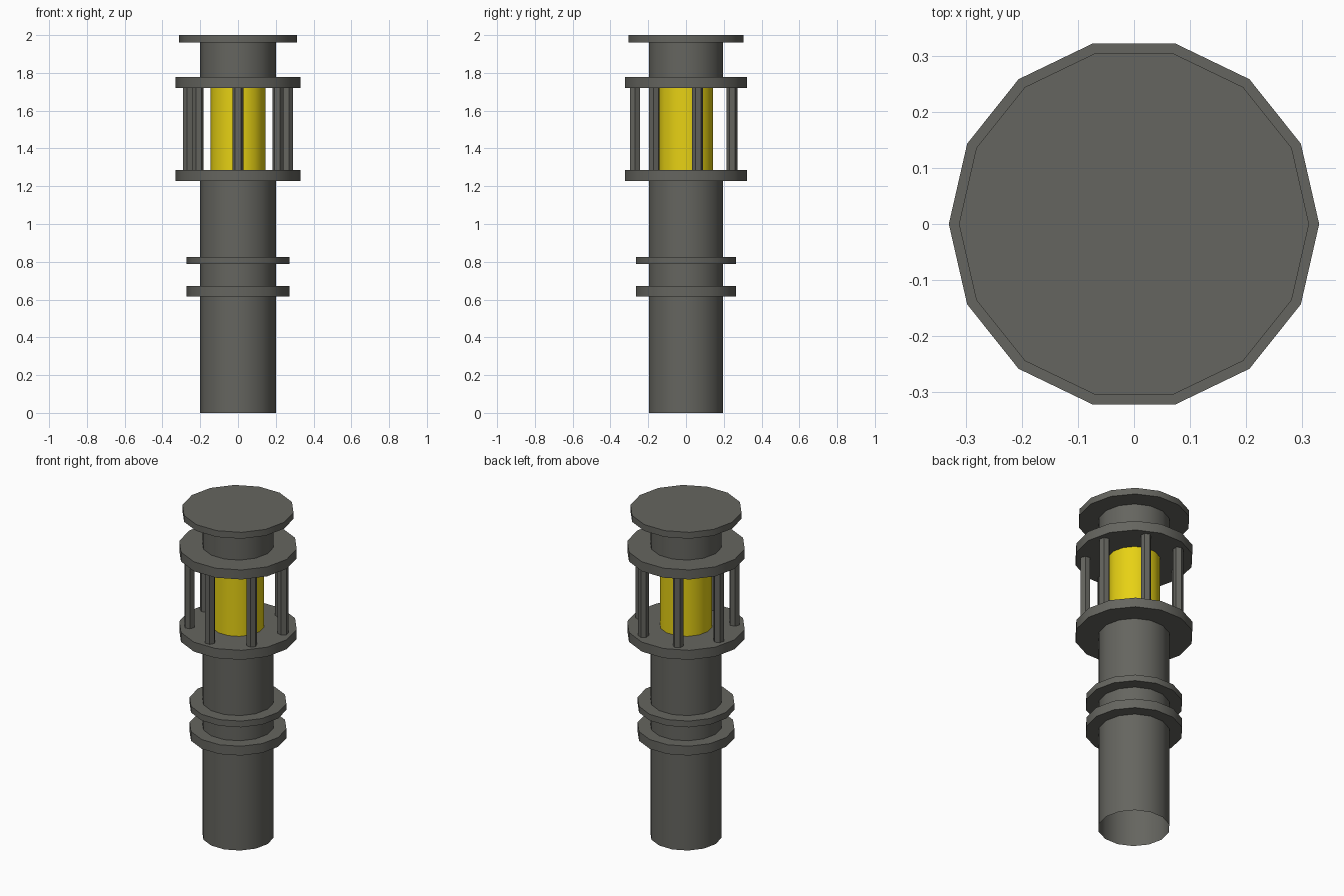
import bpy, bmesh, math
from mathutils import Matrix

if "Cube" in bpy.data.objects:
    bpy.data.objects.remove(bpy.data.objects["Cube"])


def material(name, rgb):
    m = bpy.data.materials.new(name)
    m.diffuse_color = (*rgb, 1)
    m.use_nodes = True
    m.node_tree.nodes["Principled BSDF"].inputs["Base Color"].default_value = m.diffuse_color
    return m


grey = material("dark grey metal", (0.13, 0.13, 0.115))
yellow = material("lamp yellow", (0.80, 0.64, 0.007))


def prism(name, r, z0, z1, mat, sides=14, x=0, y=0, turn=0, caps=True):
    """Upright cylinder with a corner on +x before turning."""
    bm = bmesh.new()
    bottom, top = [[bm.verts.new((r * math.cos(turn + math.tau * i / sides),
                                  r * math.sin(turn + math.tau * i / sides), z))
                    for i in range(sides)] for z in (0, z1 - z0)]
    for i in range(sides):
        j = (i + 1) % sides
        bm.faces.new((bottom[i], bottom[j], top[j], top[i]))
    if caps:
        bm.faces.new(bottom[::-1])
        bm.faces.new(top)
    me = bpy.data.meshes.new(name)
    bm.to_mesh(me)
    bm.free()
    me.materials.append(mat)
    ob = bpy.data.objects.new(name, me)
    ob.location = (x, y, z0)
    bpy.context.collection.objects.link(ob)
    bpy.ops.object.select_all(action='DESELECT')
    ob.select_set(True)
    bpy.context.view_layer.objects.active = ob
    bpy.ops.object.shade_smooth_by_angle(angle=math.radians(30))
    return ob


# Open-ended column tubes and the glowing lamp
prism("column", 0.2, 0, 1.23, grey, caps=False)
prism("neck", 0.2, 1.775, 1.965, grey, caps=False)
prism("lamp", 0.146, 1.285, 1.725, yellow, caps=False)

# Flat discs, bottom to top
for name, r, z0, z1 in (("lower_collar", 0.272, 0.615, 0.672),
                        ("upper_collar", 0.272, 0.788, 0.826),
                        ("cage_floor", 0.33, 1.228, 1.286),
                        ("cage_roof", 0.33, 1.72, 1.778),
                        ("top_cap", 0.312, 1.961, 2.0)):
    prism(name, r, z0, z1, grey)

# Seven hexagonal cage posts, the first one facing front
for i in range(7):
    a = math.tau * i / 7
    prism(f"cage_post_{i + 1}", 0.03, 1.286, 1.72, grey, sides=6,
          x=0.27 * math.sin(a), y=-0.27 * math.cos(a), turn=a, caps=False)
